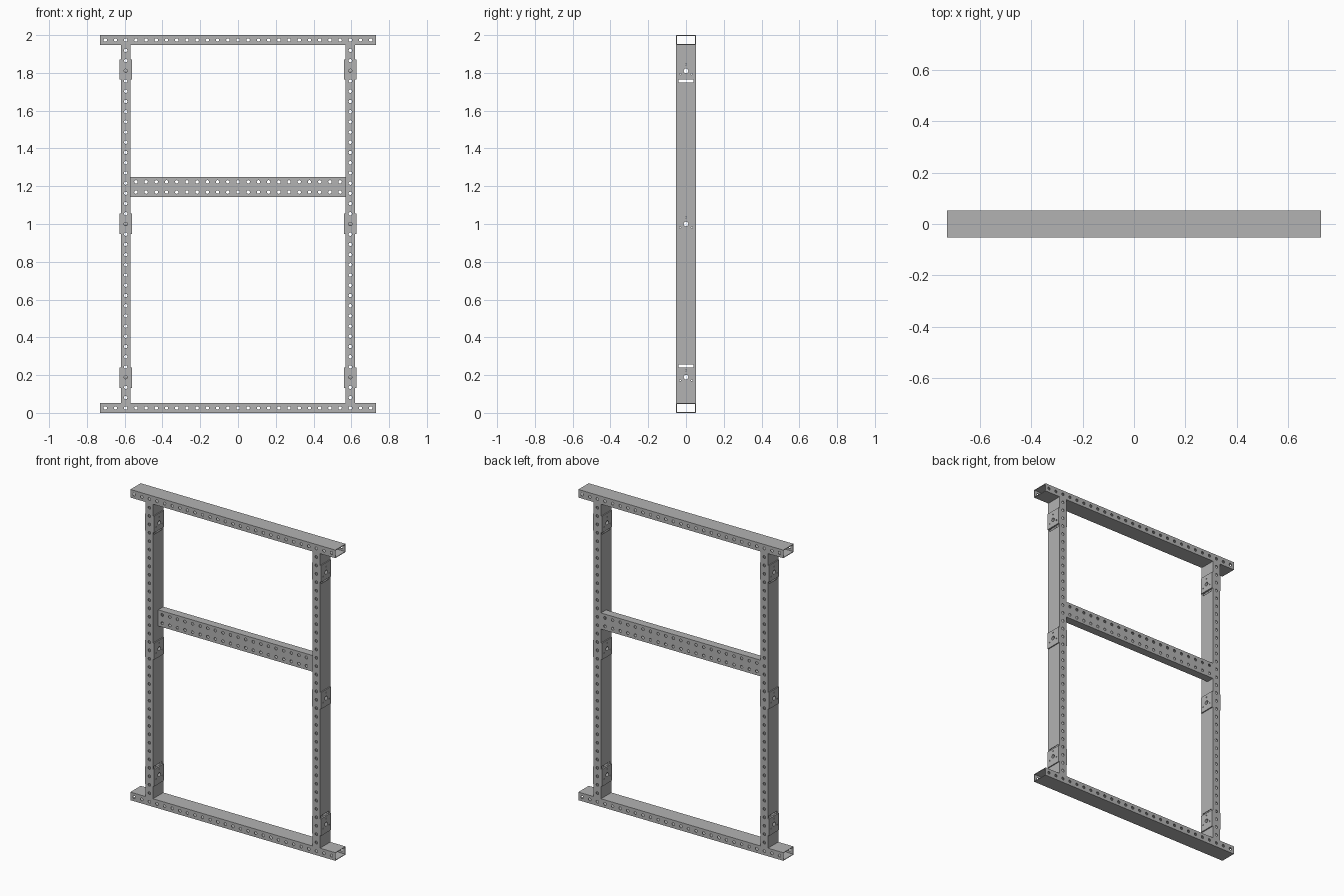
import bpy, bmesh
from mathutils import Matrix, Vector

if "Cube" in bpy.data.objects:
    bpy.data.objects.remove(bpy.data.objects["Cube"], do_unlink=True)

PITCH = 2 / 37      # hole spacing
S = 0.052           # narrow side of a tube
D = 0.105           # wide side of a tube
WALL = 0.004
POST_X = 11 * PITCH
MOUNTS = [1 + k * 15 * PITCH for k in (-1, 0, 1)]

steel = bpy.data.materials.new("grey steel")
steel.use_nodes = True
grey = (0.45, 0.45, 0.45, 1)
steel.diffuse_color = grey
steel.node_tree.nodes["Principled BSDF"].inputs["Base Color"].default_value = grey


def add_box(bm, centre, size):
    bmesh.ops.create_cube(bm, size=1, matrix=Matrix.Translation(centre) @ Matrix.Diagonal((*size, 1)))


def add_rod(bm, centre, radius, length, axis):
    turn = Vector((0, 0, 1)).rotation_difference(Vector(axis)).to_matrix().to_4x4()
    bmesh.ops.create_cone(bm, cap_ends=True, segments=16, radius1=radius, radius2=radius,
                          depth=length, matrix=Matrix.Translation(centre) @ turn)


def make_object(name, bm):
    mesh = bpy.data.meshes.new(name)
    bm.to_mesh(mesh)
    bm.free()
    mesh.materials.append(steel)
    ob = bpy.data.objects.new(name, mesh)
    bpy.context.collection.objects.link(ob)
    return ob


def carve(ob, cutters):
    """Subtract each cutter mesh in turn and keep only the result."""
    helpers = []
    for bm in cutters:
        cutter = make_object("cutter", bm)
        cutter.hide_render = True
        mod = ob.modifiers.new("cut", 'BOOLEAN')
        mod.operation = 'DIFFERENCE'
        mod.solver = 'EXACT'
        mod.object = cutter
        helpers.append(cutter)
    deps = bpy.context.evaluated_depsgraph_get()
    result = bpy.data.meshes.new_from_object(ob.evaluated_get(deps))
    ob.modifiers.clear()
    ob.data = result
    for cutter in helpers:
        bpy.data.objects.remove(cutter, do_unlink=True)


def tube(name, centre, size, axis, holes, extra=None):
    """Hollow open-ended tube, drilled front to back at the given points."""
    body, core, drill = bmesh.new(), bmesh.new(), bmesh.new()
    add_box(body, centre, size)
    add_box(core, centre, [s + 0.1 if i == axis else s - 2 * WALL for i, s in enumerate(size)])
    for x, z in holes:
        add_rod(drill, (x, centre[1], z), 0.009, 0.3, (0, 1, 0))
    ob = make_object(name, body)
    carve(ob, [core, drill] + ([extra] if extra else []))
    return ob


def mount_holes(bm, x, z):
    """Central bore with three bolt holes round it."""
    add_rod(bm, (x, 0, z), 0.0125, 0.15, (1, 0, 0))
    for y, dz in ((-0.031, -0.017), (0.031, -0.017), (0, 0.036)):
        add_rod(bm, (x, y, z + dz), 0.004, 0.15, (1, 0, 0))


# Top and bottom rails
for name, z in (("bottom_rail", S / 2), ("top_rail", 2 - S / 2)):
    tube(name, (0, 0, z), (27 * PITCH, D, S), 0, [(k * PITCH, z) for k in range(-13, 14)])

# Crossbar with two rows of holes, flush with the back
bar_z = 1.196
tube("crossbar", (0, D / 2 - S / 2, bar_z), (2 * POST_X - S, S, 0.104), 0,
     [(k * PITCH, bar_z + row * PITCH / 2) for k in range(-10, 11) for row in (-1, 1)])

for side, sx in (("left", 1), ("right", -1)):
    x = sx * POST_X
    # Upright post with side bores and slots
    side_cut = bmesh.new()
    for z in MOUNTS:
        mount_holes(side_cut, x, z)
    for z in (0.249, 1.757):
        add_box(side_cut, (x, 0, z), (0.15, 0.08, 0.015))
    tube(side + "_post", (x, 0, 1), (S, D, 2 - 2 * S), 2,
         [(x, 1 + k * PITCH) for k in range(-17, 18)], side_cut)

    for level, z, low, high in zip(("lower", "middle", "upper"), MOUNTS,
                                   (0.132, 0.948, 1.765), (0.241, 1.055, 1.872)):
        # Mounting plates on both sides of the post
        for place, way in (("outer", sx), ("inner", -sx)):
            plate, cut = bmesh.new(), bmesh.new()
            px = x + way * (S / 2 + 0.0035)
            add_box(plate, (px, 0, (low + high) / 2), (0.007, D - 0.002, high - low))
            mount_holes(cut, px, z)
            carve(make_object(f"{side}_{level}_{place}_plate", plate), [cut])
        # Hollow sleeve through the post
        sleeve, bore = bmesh.new(), bmesh.new()
        add_rod(sleeve, (x, 0, z), 0.016, S - 2 * WALL, (1, 0, 0))
        add_rod(bore, (x, 0, z), 0.0125, 0.15, (1, 0, 0))
        carve(make_object(f"{side}_{level}_sleeve", sleeve), [bore])
